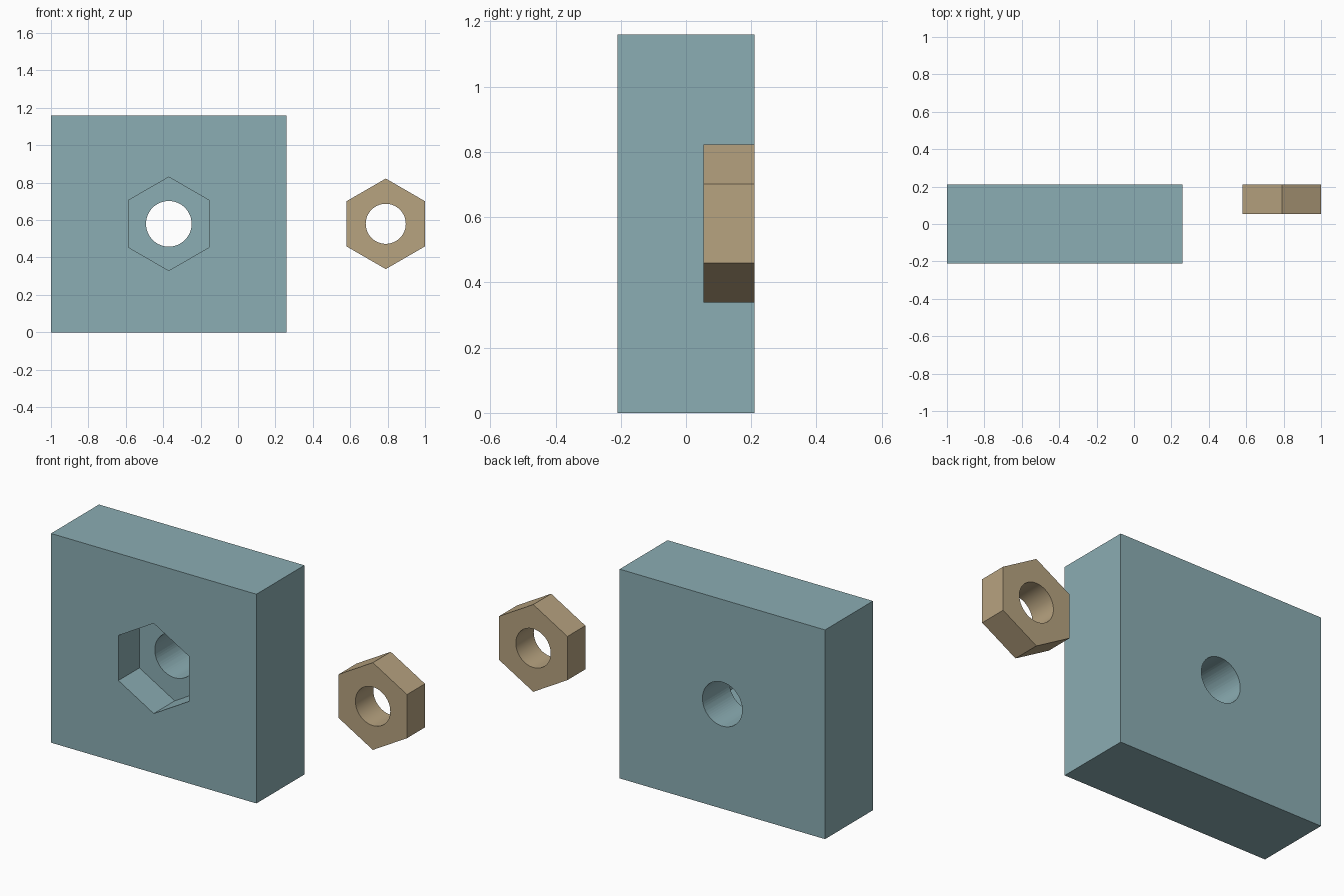
import bpy, bmesh
from math import cos, sin, pi, radians

old = bpy.data.objects.get("Cube")
if old:
    bpy.data.objects.remove(old, do_unlink=True)


def make_material(name, color):
    mat = bpy.data.materials.new(name)
    mat.use_nodes = True
    mat.diffuse_color = color
    mat.node_tree.nodes["Principled BSDF"].inputs["Base Color"].default_value = color
    return mat


def extrude_profile(name, points, y0, y1, mat=None):
    """Solid made from an x-z outline pushed from y0 to y1."""
    bm = bmesh.new()
    face = bm.faces.new([bm.verts.new((x, y0, z)) for x, z in points])
    new = bmesh.ops.extrude_face_region(bm, geom=[face])["geom"]
    bmesh.ops.translate(bm, vec=(0, y1 - y0, 0),
                        verts=[v for v in new if isinstance(v, bmesh.types.BMVert)])
    bmesh.ops.recalc_face_normals(bm, faces=bm.faces)
    mesh = bpy.data.meshes.new(name)
    bm.to_mesh(mesh)
    bm.free()
    obj = bpy.data.objects.new(name, mesh)
    bpy.context.collection.objects.link(obj)
    if mat:
        mesh.materials.append(mat)
    return obj


def ring(cx, cz, radius, sides):
    """Regular outline with a corner pointing straight up."""
    return [(cx + radius * cos(pi / 2 + 2 * pi * i / sides),
             cz + radius * sin(pi / 2 + 2 * pi * i / sides)) for i in range(sides)]


def cut(obj, cutter):
    cutter.hide_render = True
    mod = obj.modifiers.new("cut", "BOOLEAN")
    mod.operation, mod.solver, mod.object = "DIFFERENCE", "EXACT", cutter
    bpy.ops.object.select_all(action="DESELECT")
    bpy.context.view_layer.objects.active = obj
    obj.select_set(True)
    bpy.ops.object.modifier_apply(modifier=mod.name)
    bpy.data.objects.remove(cutter, do_unlink=True)
    bpy.ops.object.shade_smooth_by_angle(angle=radians(30))


teal = make_material("dusty_teal", (0.258, 0.418, 0.451, 1))
tan = make_material("brass_tan", (0.474, 0.366, 0.216, 1))

HALF_DEPTH = 0.21
MID_Z = 0.58
BLOCK_X, NUT_X = -0.37, 0.79

# Square block with a hexagonal pocket in front and a bolt hole right through
block = extrude_profile("block", [(-1, 0), (0.26, 0), (0.26, 1.16), (-1, 1.16)],
                        -HALF_DEPTH, HALF_DEPTH, teal)
cut(block, extrude_profile("pocket_cutter", ring(BLOCK_X, MID_Z, 0.25, 6), -0.4, -0.026))
cut(block, extrude_profile("bolt_hole_cutter", ring(BLOCK_X, MID_Z, 0.122, 64), -0.5, 0.5))

# Loose hexagonal nut beside the block, flush with its back
nut = extrude_profile("hex_nut", ring(NUT_X, MID_Z, 0.242, 6), 0.053, HALF_DEPTH, tan)
cut(nut, extrude_profile("nut_hole_cutter", ring(NUT_X, MID_Z, 0.107, 64), -0.5, 0.5))
